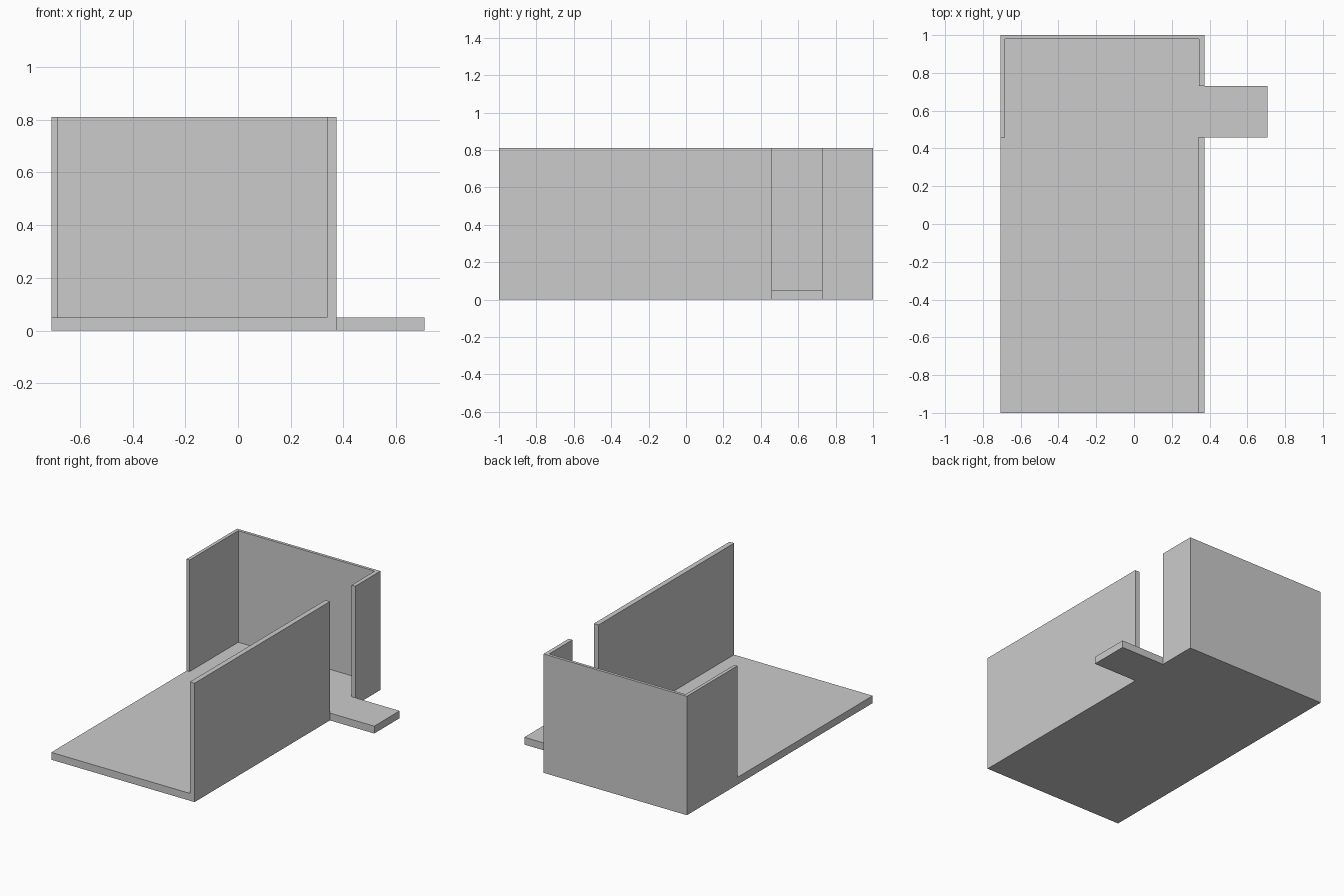
import bpy, bmesh

if "Cube" in bpy.data.objects:
    bpy.data.objects.remove(bpy.data.objects["Cube"])

FLOOR = 0.05
TOP = 0.81
L, R = -0.707, 0.373          # outer side faces
GAP_Y0, GAP_Y1 = 0.457, 0.73  # doorway in the right wall


def extrude_outline(name, outline, z0, z1):
    """Solid prism from a plan outline (counter-clockwise)."""
    bm = bmesh.new()
    face = bm.faces.new([bm.verts.new((x, y, z0)) for x, y in outline])
    ext = bmesh.ops.extrude_face_region(bm, geom=[face])
    top = [v for v in ext["geom"] if isinstance(v, bmesh.types.BMVert)]
    bmesh.ops.translate(bm, vec=(0, 0, z1 - z0), verts=top)
    bmesh.ops.recalc_face_normals(bm, faces=bm.faces)
    mesh = bpy.data.meshes.new(name)
    bm.to_mesh(mesh)
    bm.free()
    obj = bpy.data.objects.new(name, mesh)
    bpy.context.collection.objects.link(obj)
    return obj


# Floor slab with the doorstep tab on the right
extrude_outline("floor", [
    (L, -1), (R, -1), (R, GAP_Y0), (0.707, GAP_Y0),
    (0.707, GAP_Y1), (R, GAP_Y1), (R, 1), (L, 1)], 0, FLOOR)

# Back wall with its left and right returns
extrude_outline("back_wall", [
    (L, GAP_Y0), (-0.684, GAP_Y0), (-0.684, 0.98), (0.345, 0.98),
    (0.345, GAP_Y1), (R, GAP_Y1), (R, 1), (L, 1)], FLOOR, TOP)

# Long right wall in front of the doorway
extrude_outline("right_wall", [
    (0.338, -1), (R, -1), (R, GAP_Y0), (0.338, GAP_Y0)], FLOOR, TOP)
